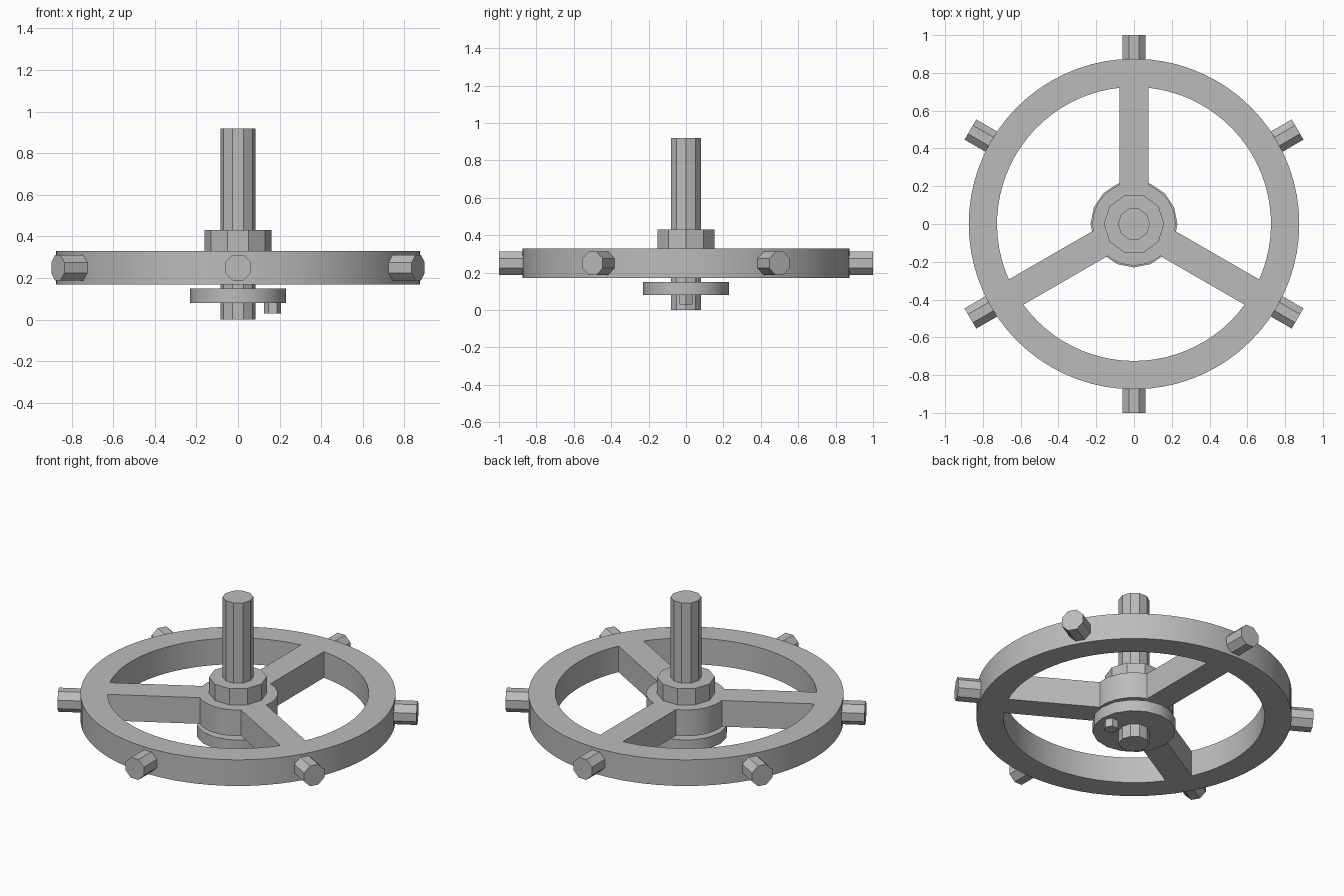
import bpy, bmesh
from math import radians, asin, sin, cos, pi
from mathutils import Matrix, Vector

cube = bpy.data.objects.get("Cube")
if cube:
    bpy.data.objects.remove(cube, do_unlink=True)

GREY = (0.5, 0.5, 0.5, 1)
metal = bpy.data.materials.new("plain grey")
metal.use_nodes = True
metal.diffuse_color = GREY
metal.node_tree.nodes["Principled BSDF"].inputs["Base Color"].default_value = GREY


def add_object(name, bm):
    mesh = bpy.data.meshes.new(name)
    bmesh.ops.recalc_face_normals(bm, faces=bm.faces)
    bm.to_mesh(mesh)
    bm.free()
    mesh.materials.append(metal)
    obj = bpy.data.objects.new(name, mesh)
    bpy.context.collection.objects.link(obj)
    return obj


def smooth(obj):
    bpy.ops.object.select_all(action='DESELECT')
    obj.select_set(True)
    bpy.context.view_layer.objects.active = obj
    bpy.ops.object.shade_smooth_by_angle(angle=radians(30))


def prism(bm, points, z0, z1):
    face = bm.faces.new([bm.verts.new((x, y, z0)) for x, y in points])
    top = bmesh.ops.extrude_face_region(bm, geom=[face])["geom"]
    bmesh.ops.translate(bm, vec=(0, 0, z1 - z0),
                        verts=[v for v in top if isinstance(v, bmesh.types.BMVert)])


def arc(radius, start, end, steps):
    angles = [start + (end - start) * i / steps for i in range(steps + 1)]
    return [(radius * cos(a), radius * sin(a)) for a in angles]


def cylinder(name, radius, sides, z0, z1, x=0):
    bm = bmesh.new()
    ring = arc(radius, 0, 2 * pi, sides)[:-1]
    prism(bm, [(px + x, py) for px, py in ring], z0, z1)
    return add_object(name, bm)


# Wheel: a solid disc with three windows cut out, leaving rim, hub and spokes
BOTTOM, TOP = 0.17, 0.33
RIM_INNER, HUB, HALF_SPOKE = 0.725, 0.22, 0.077
wheel = cylinder("spoked_wheel", 0.875, 72, BOTTOM, TOP)
bm = bmesh.new()
for spoke in (90, 210, 330):
    start, end = radians(spoke), radians(spoke + 120)
    outer, inner = asin(HALF_SPOKE / RIM_INNER), asin(HALF_SPOKE / HUB)
    window = arc(RIM_INNER, start + outer, end - outer, 24)
    window += arc(HUB, end - inner, start + inner, 8)
    prism(bm, window, BOTTOM - 0.1, TOP + 0.1)
cutter = add_object("window_cutter", bm)
cutter.hide_render = True
cut = wheel.modifiers.new("windows", 'BOOLEAN')
cut.operation = 'DIFFERENCE'
cut.solver = 'EXACT'
cut.object = cutter
bpy.context.view_layer.objects.active = wheel
bpy.ops.object.modifier_apply(modifier=cut.name)
bpy.data.objects.remove(cutter, do_unlink=True)
smooth(wheel)

# Shaft, collar, crank disc and its pin
cylinder("shaft", 0.085, 10, 0, 0.92)
cylinder("collar", 0.16, 10, TOP - 0.01, 0.43)
smooth(cylinder("crank_disc", 0.23, 16, 0.08, 0.15))
cylinder("crank_pin", 0.041, 6, 0.03, 0.09, x=0.166)

# Six pegs around the rim
for i in range(6):
    angle = radians(30 + 60 * i)
    peg = cylinder(f"rim_peg_{i + 1}", 0.067, 8, 0.84, 1.0)
    direction = Vector((cos(angle), sin(angle), 0))
    turn = direction.to_track_quat('Z', 'Y').to_matrix().to_4x4()
    peg.data.transform(Matrix.Translation((0, 0, 0.25)) @ turn
                       @ Matrix.Rotation(pi / 8, 4, 'Z'))
